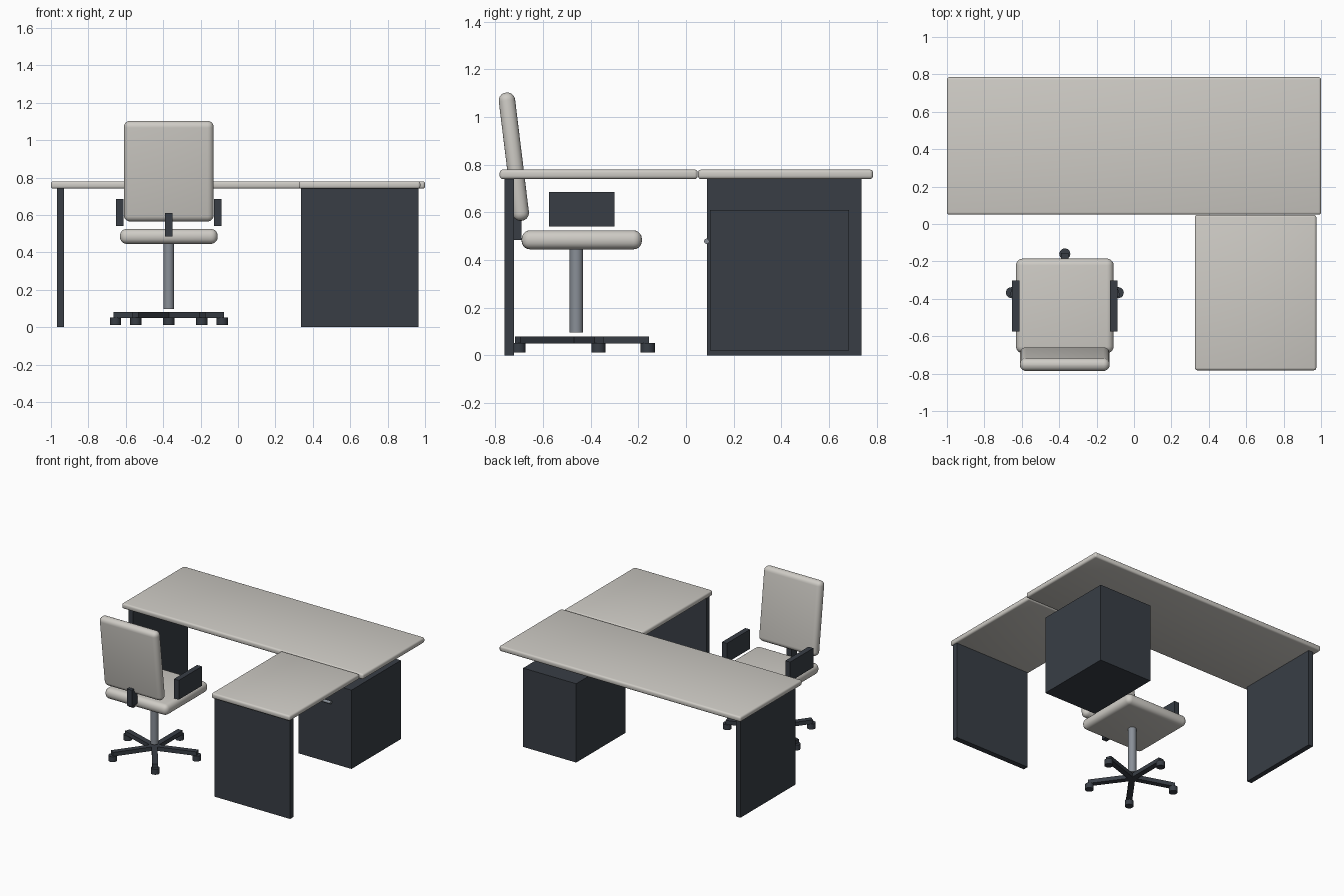
import bpy, math
from mathutils import Matrix

if "Cube" in bpy.data.objects:
    bpy.data.objects.remove(bpy.data.objects["Cube"])


def material(name, rgb):
    m = bpy.data.materials.new(name)
    m.diffuse_color = (*rgb, 1)
    m.use_nodes = True
    m.node_tree.nodes["Principled BSDF"].inputs["Base Color"].default_value = m.diffuse_color
    return m


LIGHT = material("warm_light_grey", (0.62, 0.60, 0.56))
DARK = material("dark_slate", (0.040, 0.048, 0.060))
METAL = material("steel_grey", (0.25, 0.275, 0.31))


def box(name, x, y, z, mat, bevel=0, segments=4, tilt=0):
    """Box from (min, max) ranges, with optional rounded edges and tilt about x."""
    bpy.ops.mesh.primitive_cube_add(size=1)
    ob = bpy.context.object
    ob.name = name
    ob.data.transform(Matrix.Diagonal((x[1] - x[0], y[1] - y[0], z[1] - z[0], 1)))
    ob.location = [(a + b) / 2 for a, b in (x, y, z)]
    ob.rotation_euler.x = tilt
    ob.data.materials.append(mat)
    if bevel:
        mod = ob.modifiers.new("rounding", "BEVEL")
        mod.width, mod.segments = bevel, segments
        bpy.ops.object.modifier_apply(modifier=mod.name)
        bpy.ops.object.shade_smooth_by_angle(angle=math.radians(35))
    return ob


def cylinder(name, radius, depth, loc, mat, sides, rot=(0, 0, 0)):
    bpy.ops.mesh.primitive_cylinder_add(vertices=sides, radius=radius, depth=depth,
                                        location=loc, rotation=rot)
    ob = bpy.context.object
    ob.name = name
    ob.data.materials.append(mat)
    bpy.ops.object.shade_smooth_by_angle(angle=math.radians(35))
    return ob


# L-shaped desk: two tops and two panel legs
box("main_desktop", (-1, 1), (0.05, 0.785), (0.74, 0.78), LIGHT, 0.013, 3)
box("return_desktop", (0.325, 0.975), (-0.782, 0.049), (0.74, 0.78), LIGHT, 0.013, 3)
box("left_panel_leg", (-0.967, -0.93), (0.088, 0.737), (0, 0.742), DARK)
box("return_panel_leg", (0.337, 0.965), (-0.762, -0.722), (0, 0.742), DARK)

# Cabinet under the corner, with its bar handle
box("cabinet", (0.43, 0.87), (0.10, 0.685), (0.02, 0.61), DARK)
cylinder("cabinet_handle", 0.011, 0.12, (0.65, 0.087, 0.479), METAL, 16,
         (0, math.pi / 2, 0))

# Chair seat, tilted back and bracket
CX, CY = -0.37, -0.46
box("seat", (CX - 0.261, CX + 0.261), (-0.69, -0.185), (0.445, 0.525), LIGHT, 0.036, 5)
box("backrest", (CX - 0.24, CX + 0.24), (-0.757, -0.688), (0.563, 1.105), LIGHT,
    0.033, 5, math.radians(7))
box("back_bracket", (CX - 0.02, CX + 0.02), (-0.757, -0.69), (0.485, 0.61), DARK)

# Armrests, mirrored about the chair centre
for side, s in (("left", -1), ("right", 1)):
    edges = sorted((CX + s * 0.242, CX + s * 0.282))
    box(side + "_armrest", edges, (-0.575, -0.301), (0.54, 0.685), DARK)

# Column and five-star base with casters
cylinder("seat_column", 0.028, 0.352, (CX, CY, 0.272), METAL, 24)
for i in range(5):
    a = math.pi / 2 + i * math.tau / 5
    dx, dy = math.cos(a), math.sin(a)
    leg = box(f"base_leg_{i + 1}", (0, 0.305), (-0.02, 0.02), (0.05, 0.08), DARK)
    leg.location = (CX + dx * 0.1525, CY + dy * 0.1525, 0.065)
    leg.rotation_euler.z = a
    cylinder(f"caster_{i + 1}", 0.03, 0.04, (CX + dx * 0.3, CY + dy * 0.3, 0.032),
             DARK, 12)
